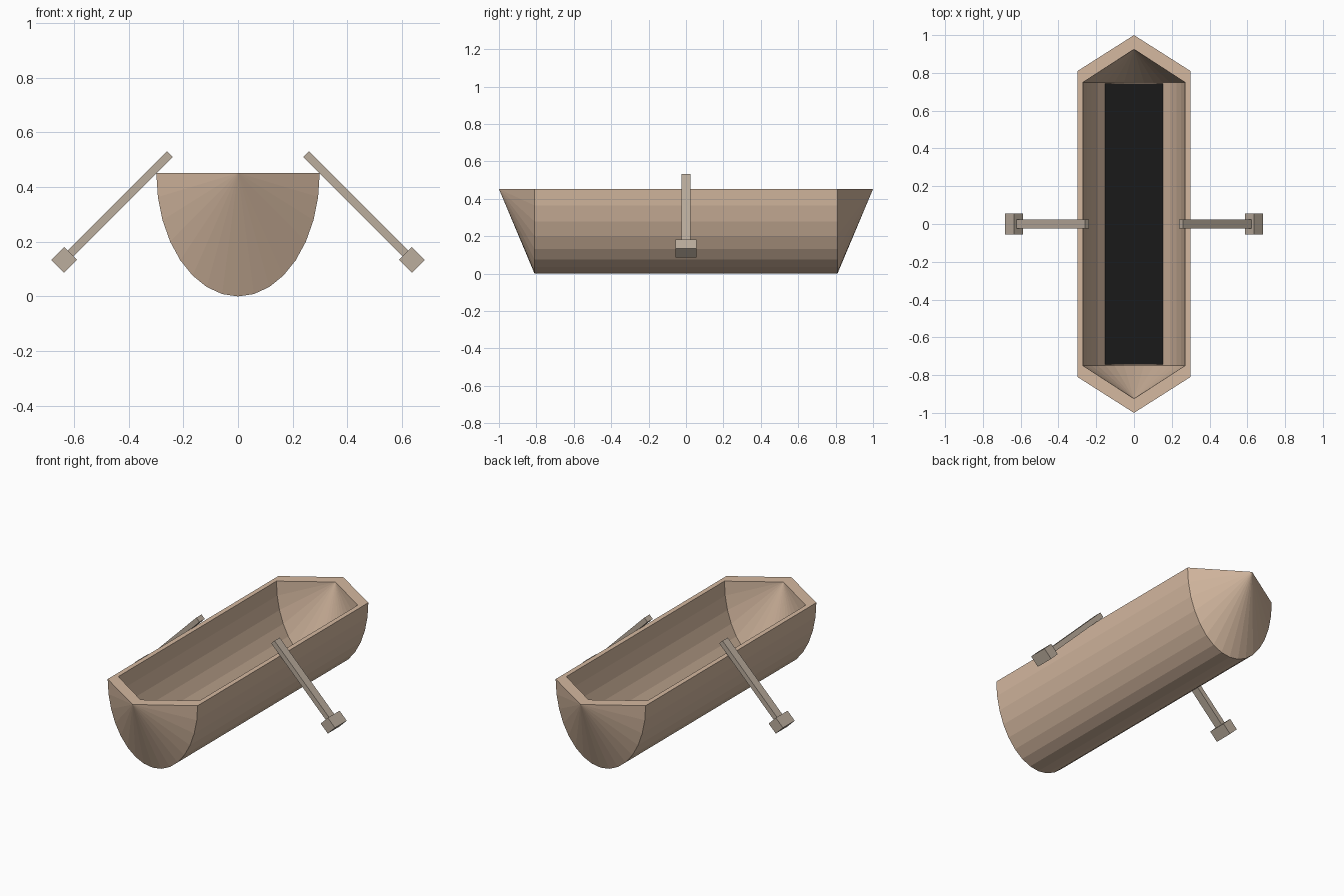
import bpy, bmesh, math
from mathutils import Matrix, Vector

if "Cube" in bpy.data.objects:
    bpy.data.objects.remove(bpy.data.objects["Cube"])

RIM = 0.452
SIDES = 16


def material(name, rgb):
    m = bpy.data.materials.new(name)
    m.diffuse_color = (*rgb, 1)
    m.use_nodes = True
    m.node_tree.nodes["Principled BSDF"].inputs["Base Color"].default_value = m.diffuse_color
    return m


def finish(bm, name, mat):
    bmesh.ops.recalc_face_normals(bm, faces=bm.faces[:])
    me = bpy.data.meshes.new(name)
    bm.to_mesh(me)
    bm.free()
    me.materials.append(mat)
    ob = bpy.data.objects.new(name, me)
    bpy.context.collection.objects.link(ob)
    return ob


def box(name, size, loc, angle, mat):
    bm = bmesh.new()
    m = (Matrix.Translation(loc) @ Matrix.Rotation(angle, 4, 'Y')
         @ Matrix.Diagonal((*size, 1)))
    bmesh.ops.create_cube(bm, size=1, matrix=m)
    return finish(bm, name, mat)


def shell(bm, half_width, depth, half_len, tip):
    """Half-elliptic trough with a pointed fan at each end; returns its rim loop."""
    rows = []
    for y in (-half_len, half_len):
        rows.append([bm.verts.new((-half_width * math.cos(math.pi * i / SIDES), y,
                                   RIM - depth * math.sin(math.pi * i / SIDES)))
                     for i in range(SIDES + 1)])
    front, back = rows
    bow, stern = (bm.verts.new((0, s * tip, RIM)) for s in (-1, 1))
    for i in range(SIDES):
        bm.faces.new((front[i], front[i + 1], back[i + 1], back[i]))
        bm.faces.new((bow, front[i + 1], front[i]))
        bm.faces.new((stern, back[i], back[i + 1]))
    return [bow, front[-1], back[-1], stern, back[0], front[0]]


hull_wood = material("hull_wood", (0.66, 0.48, 0.35))
oar_wood = material("oar_wood", (0.50, 0.42, 0.34))
dark = material("dark_floor", (0.01, 0.01, 0.01))

# Hull: outer shell, inner shell and the flat rim joining them
bm = bmesh.new()
outer = shell(bm, 0.299, 0.452, 0.81, 1.0)
inner = shell(bm, 0.27, 0.44, 0.75, 0.925)
for i in range(6):
    j = (i + 1) % 6
    bm.faces.new((outer[i], outer[j], inner[j], inner[i]))
finish(bm, "hull", hull_wood)

# Dark floor board
box("floor_board", (0.33, 1.49, 0.008), (0, 0, 0.088), 0, dark)

# Oars resting on both rims at 45 degrees
for side, s in (("right", 1), ("left", -1)):
    top = Vector((s * 0.249, 0, 0.521))
    blade = Vector((s * 0.636, 0, 0.134))
    angle = s * math.pi / 4
    box(side + "_oar_shaft", ((blade - top).length, 0.05, 0.03),
        (top + blade) / 2, angle, oar_wood)
    box(side + "_oar_blade", (0.067, 0.112, 0.067), blade, angle, oar_wood)
